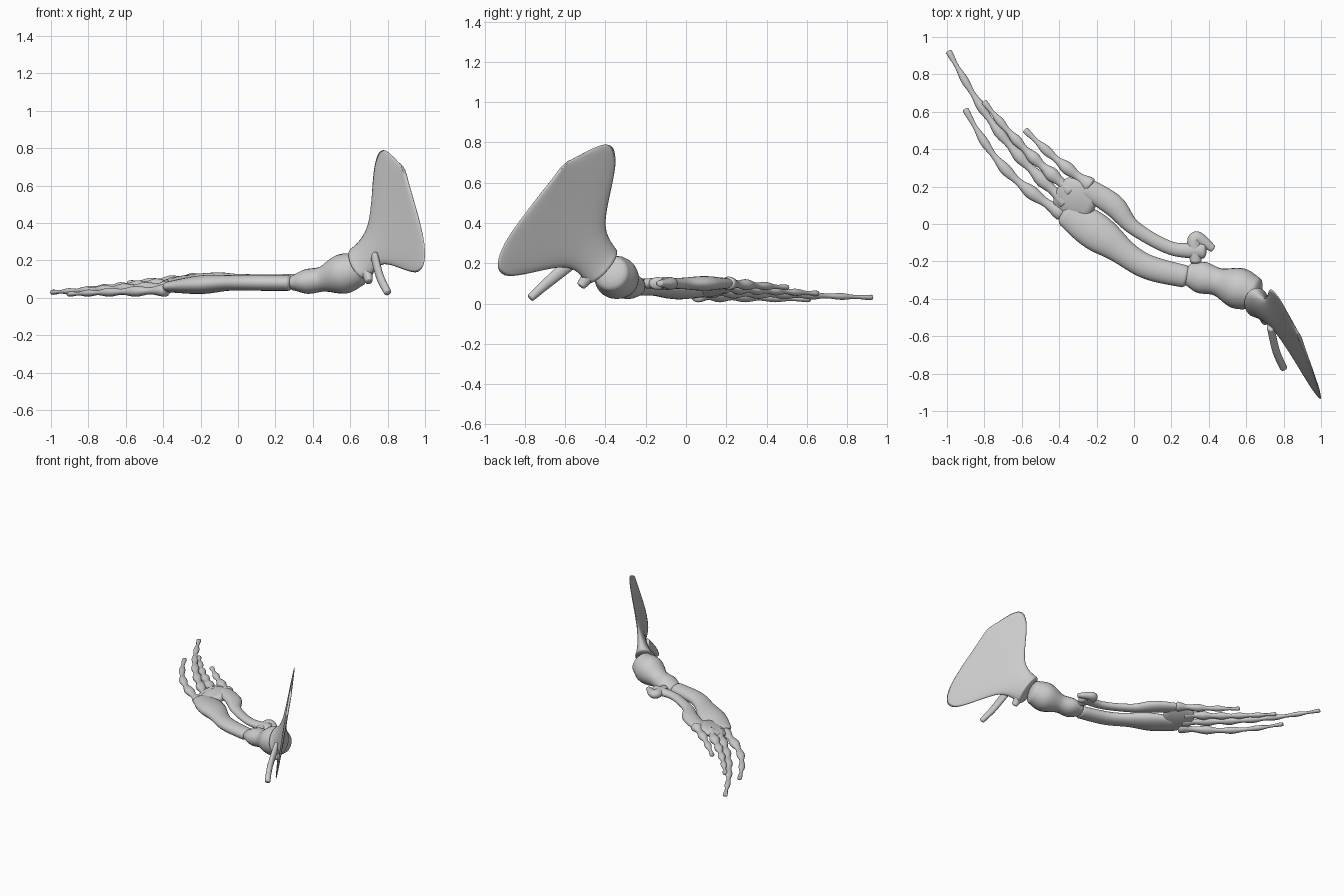
import bpy, bmesh, math
from mathutils import Vector

default_cube = bpy.data.objects.get("Cube")
if default_cube:
    bpy.data.objects.remove(default_cube, do_unlink=True)

GREY = (.6, .6, .6, 1)
bone_grey = bpy.data.materials.new("bone grey")
bone_grey.use_nodes = True
bone_grey.diffuse_color = GREY
bone_grey.node_tree.nodes["Principled BSDF"].inputs["Base Color"].default_value = GREY

SIDES = 20
SAMPLES = 32
UP = Vector((0, 0, 1))


def spline(values):
    """Sample a smooth curve through numbers or vectors at even steps."""
    final = len(values) - 1
    samples = []
    for step in range(SAMPLES + 1):
        position = final * step / SAMPLES
        index = min(int(position), final - 1)
        t = position - index
        before = values[max(index - 1, 0)]
        start, end = values[index], values[index + 1]
        after = values[min(index + 2, final)]
        leave, arrive = (end - before) / 2, (after - start) / 2
        ease = t * t * (3 - 2 * t)
        samples.append(start + (end - start) * ease + leave * (t * (1 - t) ** 2)
                       - arrive * (t * t * (1 - t)))
    return samples


def dome(ring, neighbour, depth):
    """Shrinking rings that round off the end of a loft."""
    centre, side, up = ring
    outward = (centre - neighbour[0]).normalized() * depth
    angles = [math.pi / 2 * step / 5 for step in (1, 2, 3, 4, 4.6)]
    return [(centre + outward * math.sin(a), side * math.cos(a), up * math.cos(a))
            for a in angles]


def loft(name, rings, start_depth, end_depth):
    """Skin a row of elliptical rings, each a centre and two half axes."""
    start = dome(rings[0], rings[1], start_depth)
    end = dome(rings[-1], rings[-2], end_depth)
    bm = bmesh.new()
    loops = []
    for centre, side, up in start[::-1] + rings + end:
        turns = [math.tau * k / SIDES for k in range(SIDES)]
        loops.append([bm.verts.new(centre + side * math.cos(a) + up * math.sin(a))
                      for a in turns])
    for lower, upper in zip(loops, loops[1:]):
        for k in range(SIDES):
            following = (k + 1) % SIDES
            bm.faces.new((lower[k], lower[following], upper[following], upper[k]))
    bm.faces.new(loops[0])
    bm.faces.new(loops[-1])
    bmesh.ops.recalc_face_normals(bm, faces=bm.faces)
    for face in bm.faces:
        face.smooth = True
    mesh = bpy.data.meshes.new(name)
    bm.to_mesh(mesh)
    bm.free()
    mesh.materials.append(bone_grey)
    bpy.context.collection.objects.link(bpy.data.objects.new(name, mesh))


def sweep(name, centres, widths, flatness, tilt=0):
    """Sweep an ellipse along sampled centres; flatness is height over width."""
    rings = []
    for i, centre in enumerate(centres):
        along = centres[min(i + 1, SAMPLES)] - centres[max(i - 1, 0)]
        side = along.cross(UP).normalized()
        up = side.cross(along).normalized()
        broad = side * math.cos(tilt) + up * math.sin(tilt)
        thin = up * math.cos(tilt) - side * math.sin(tilt)
        rings.append((centre, broad * widths[i], thin * widths[i] * flatness[i]))
    loft(name, rings, widths[0] * .4, widths[-1] * .4)


def long_bone(name, path, heights, widths, flatness, tilt=0):
    """Bone over a plan path, with heights and half widths spread evenly along it."""
    plan = spline([Vector((x, y, 0)) for x, y in path])
    centres = [p + UP * z for p, z in zip(plan, spline(heights))]
    sweep(name, centres, spline(widths), spline(flatness), tilt)


def digit(name, root, tip, bow, joints):
    """Slender finger with a sideways bow, swollen joints and a fine tip."""
    root, tip = Vector(root), Vector(tip)
    sideways = UP.cross(tip - root).normalized() * bow
    steps = [i / SAMPLES for i in range(SAMPLES + 1)]
    centres = [root.lerp(tip, t) + sideways * math.sin(math.pi * t) for t in steps]
    widths = [.034 * (1 - .6 * t) * (1 + math.cos(math.tau * joints * t) / 4) for t in steps]
    sweep(name, centres, widths, [.8] * len(steps))


# Shoulder blade: a leaning plate between its front and rear edges
lean = Vector((1, .62, -.19))


def on_blade(y, z):
    return Vector((.38 - lean.y * y - lean.z * z, y, z))


front_edge = [(-.35, .27), (-.4, .4), (-.35, .7), (-.4, .79), (-.58, .71)]
rear_edge = [(-.49, .1), (-.6, .18), (-.9, .14), (-.9, .3), (-.64, .65)]
edges = [spline([on_blade(*p) for p in edge]) for edge in (front_edge, rear_edge)]
rings = []
for i, (front, rear) in enumerate(zip(*edges)):
    neck = (1 - i / SAMPLES) ** 5
    middle = (front + rear) / 2 - Vector((neck / 50, 0, 0))
    rings.append((middle, (rear - front) / 2, lean.normalized() * (.01 + .06 * neck)))
loft("shoulder_blade", rings, .015, .005)

# Processes of the shoulder blade
long_bone("acromion", [(.73, -.55), (.76, -.68), (.8, -.77)], [.22, .11, .03],
          [.02, .02], [1.7, 1])
long_bone("coracoid", [(.68, -.45), (.7, -.52)], [.18, .09], [.04, .02], [1, 1.2])

# Upper arm
long_bone("humerus", [(.3, -.27), (.45, -.31), (.64, -.37)], [.08, .1, .15],
          [.065, .085, .075, .11, .09], [.65, .9, 1])

# Forearm
long_bone("radius", [(.27, -.28), (.05, -.22), (-.15, -.08), (-.35, .06)], [.08, .08, .06],
          [.06, .065, .07, .1, .08], [.7, .6, .4])
long_bone("ulna", [(.37, -.14), (.2, -.13), (0, -.02), (-.11, .1), (-.25, .19)], [.1, .1],
          [.045, .036, .04, .06, .055], [.7, .7, .5])
long_bone("elbow_crest", [(.33, -.2), (.33, -.08), (.42, -.13)], [.1, .1],
          [.03, .04, .02], [.8, .8])

# Wrist
long_bone("wrist", [(-.25, .1), (-.38, .17)], [.08, .07], [.11, .12, .09], [.3, .3], .25)

# Digits: root, tip, bow, joints
digits = [((-.39, .06, .04), (-.9, .61, .02), .06, 4),
          ((-.37, .12, .06), (-.99, .92, .03), .05, 6),
          ((-.34, .18, .08), (-.8, .65, .05), .02, 5),
          ((-.24, .21, .1), (-.58, .5, .08), .01, 3)]
for number, shape in enumerate(digits, 1):
    digit(f"digit_{number}", *shape)
